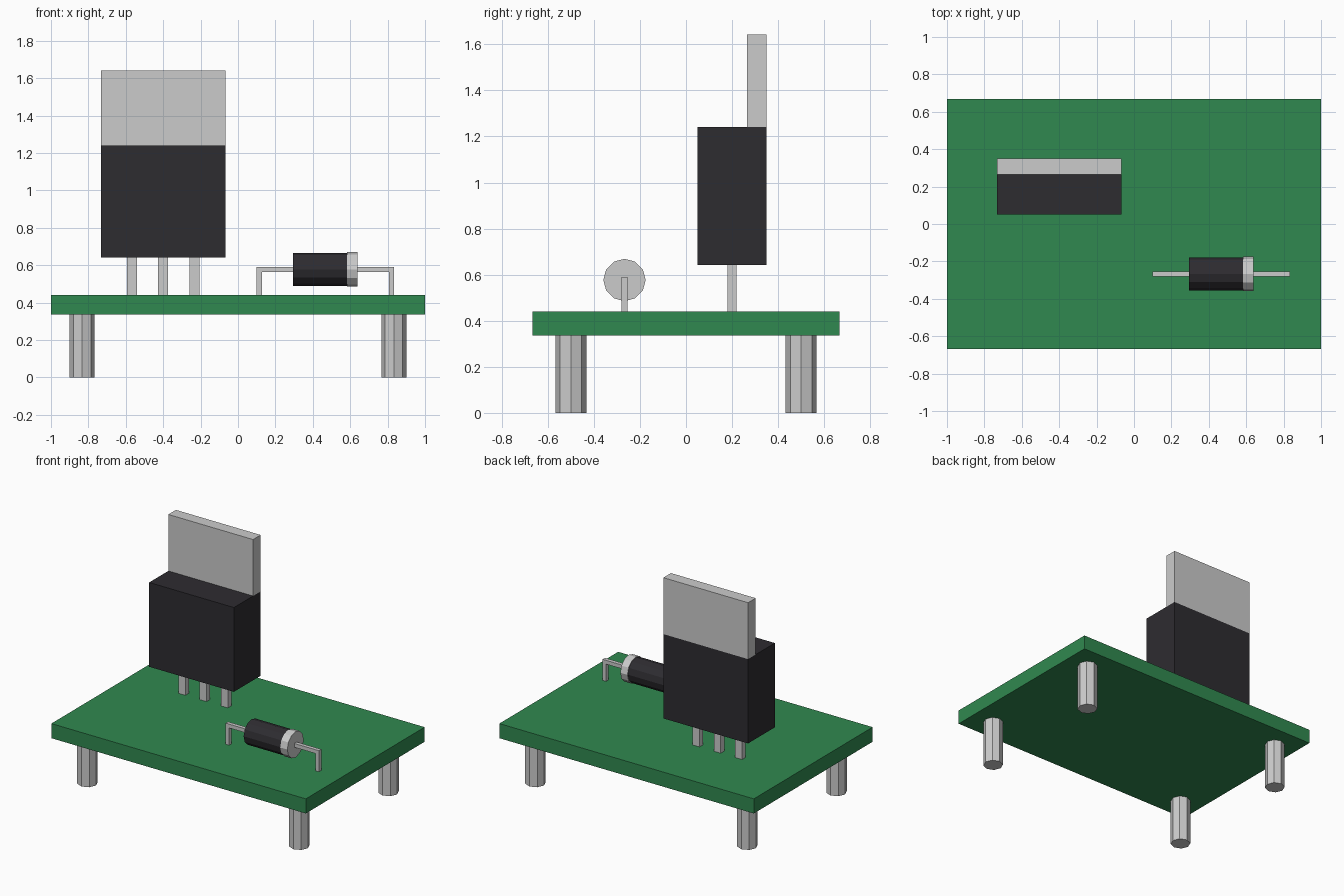
import bpy, bmesh
from math import pi
from mathutils import Matrix, Vector

if "Cube" in bpy.data.objects:
    bpy.data.objects.remove(bpy.data.objects["Cube"])


def material(name, color):
    m = bpy.data.materials.new(name)
    m.diffuse_color = color
    m.use_nodes = True
    m.node_tree.nodes["Principled BSDF"].inputs["Base Color"].default_value = m.diffuse_color
    return m


GREEN = material("board_green", (0.03, 0.25, 0.08, 1))
BLACK = material("plastic_black", (0.027, 0.025, 0.03, 1))


def finish(name, bm, mat=None):
    bmesh.ops.recalc_face_normals(bm, faces=bm.faces)
    me = bpy.data.meshes.new(name)
    bm.to_mesh(me)
    bm.free()
    ob = bpy.data.objects.new(name, me)
    bpy.context.collection.objects.link(ob)
    if mat:
        me.materials.append(mat)
    return ob


def box(name, lo, hi, mat=None):
    lo, hi = Vector(lo), Vector(hi)
    bm = bmesh.new()
    bmesh.ops.create_cube(bm, size=1, matrix=Matrix.Translation((lo + hi) / 2)
                          @ Matrix.Diagonal((*(hi - lo), 1)))
    return finish(name, bm, mat)


def cylinder(name, center, radius, length, sides, along_x=False, mat=None):
    turn = Matrix.Rotation(pi / 2, 4, 'Y') if along_x else Matrix.Identity(4)
    bm = bmesh.new()
    bmesh.ops.create_cone(bm, cap_ends=True, segments=sides, radius1=radius,
                          radius2=radius, depth=length,
                          matrix=Matrix.Translation(center) @ turn
                          @ Matrix.Rotation(pi / 2, 4, 'Z'))
    return finish(name, bm, mat)


def extrude_y(name, outline, y0, y1, mat=None):
    bm = bmesh.new()
    face = bm.faces.new([bm.verts.new((x, y0, z)) for x, z in outline])
    new = bmesh.ops.extrude_face_region(bm, geom=[face], use_keep_orig=True)["geom"]
    bmesh.ops.translate(bm, vec=(0, y1 - y0, 0),
                        verts=[v for v in new if isinstance(v, bmesh.types.BMVert)])
    return finish(name, bm, mat)


BOTTOM, TOP = 0.337, 0.441

# Circuit board on four standoffs
box("circuit_board", (-1, -0.667, BOTTOM), (1, 0.667, TOP), GREEN)
for side, x in (("left", -0.833), ("right", 0.833)):
    for end, y in (("front", -0.5), ("back", 0.5)):
        cylinder(f"standoff_{end}_{side}", (x, y, BOTTOM / 2), 0.067, BOTTOM, 8)

# Upright transistor: body, metal tab and three pins
box("transistor_body", (-0.733, 0.05, 0.642), (-0.067, 0.35, 1.241), BLACK)
box("transistor_tab", (-0.733, 0.265, 1.241), (-0.067, 0.35, 1.642))
for i in range(3):
    x = -0.567 + i * 0.167
    box(f"transistor_pin_{i + 1}", (x - 0.027, 0.18, TOP), (x + 0.027, 0.22, 0.642))

# Diode: body, slightly wider polarity band, bent wire lead through the middle
Y, Z = -0.267, 0.577
cylinder("diode_body", (0.438, Y, Z), 0.088, 0.29, 12, True, BLACK)
cylinder("diode_band", (0.611, Y, Z), 0.092, 0.056, 12, True)
x0, x1, w = 0.1, 0.833, 0.027
zt = Z + w / 2
extrude_y("diode_lead",
          [(x0, TOP), (x0 + w, TOP), (x0 + w, zt - w), (x1 - w, zt - w),
           (x1 - w, TOP), (x1, TOP), (x1, zt), (x0, zt)],
          Y - w / 2, Y + w / 2)
